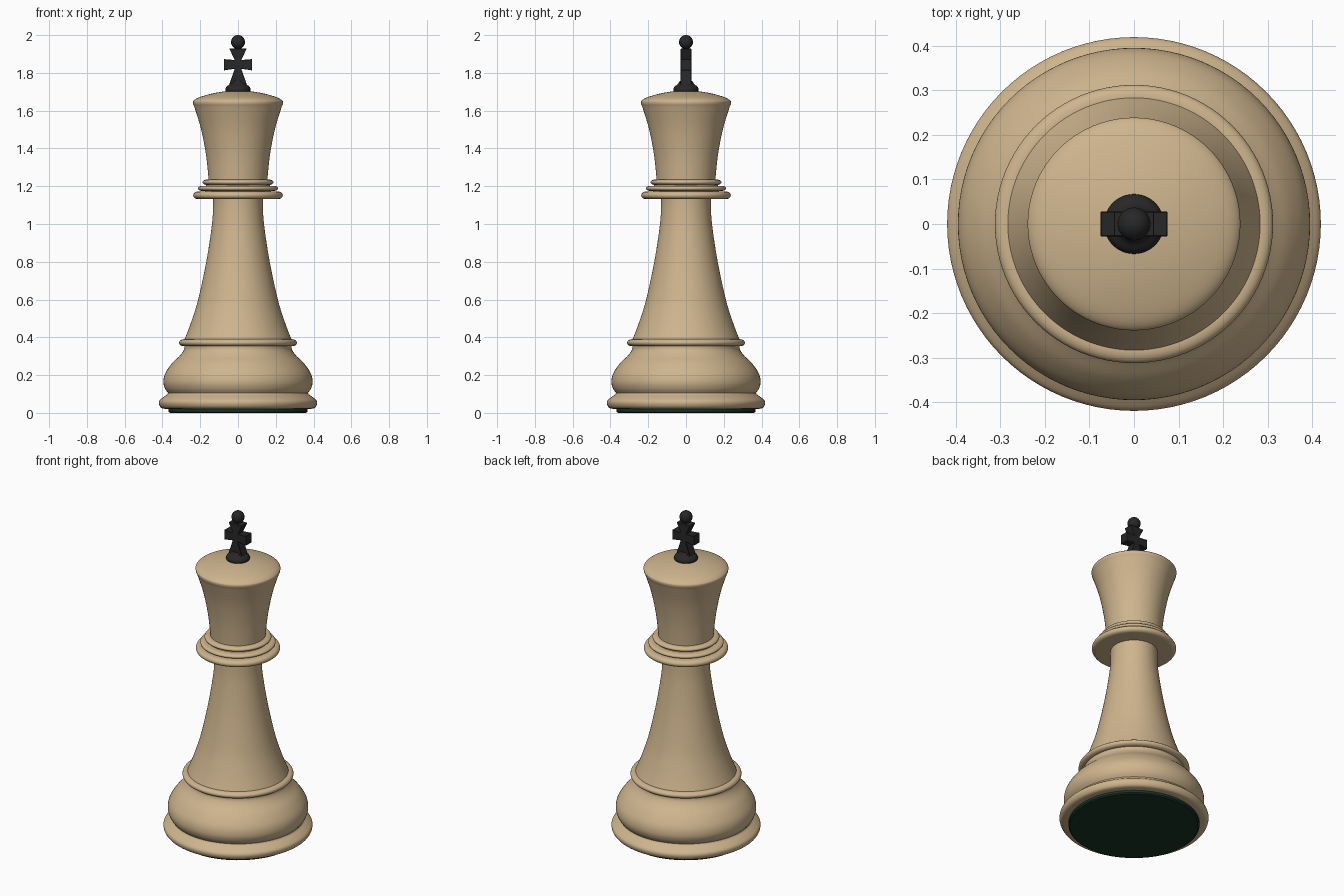
import bpy, bmesh, math

if "Cube" in bpy.data.objects:
    bpy.data.objects.remove(bpy.data.objects["Cube"])

def material(name, color):
    m = bpy.data.materials.new(name)
    m.diffuse_color = color
    m.use_nodes = True
    m.node_tree.nodes["Principled BSDF"].inputs["Base Color"].default_value = m.diffuse_color
    return m

WOOD = material("boxwood", (0.62, 0.46, 0.27, 1))
DARK = material("ebony", (0.02, 0.02, 0.02, 1))
FELT = material("green_felt", (0.01, 0.035, 0.022, 1))

def finish(name, bm, mat, angle=35):
    bmesh.ops.recalc_face_normals(bm, faces=bm.faces)
    me = bpy.data.meshes.new(name)
    bm.to_mesh(me)
    bm.free()
    me.materials.append(mat)
    ob = bpy.data.objects.new(name, me)
    bpy.context.collection.objects.link(ob)
    bpy.ops.object.select_all(action='DESELECT')
    ob.select_set(True)
    bpy.context.view_layer.objects.active = ob
    bpy.ops.object.shade_smooth_by_angle(angle=math.radians(angle))
    return ob

def smooth(pts, n=6):
    """Catmull-Rom curve through (radius, height) points."""
    p = [pts[0]] + pts + [pts[-1]]
    out = []
    for i in range(1, len(p) - 2):
        for k in range(n):
            t = k / n
            out.append(tuple(0.5 * (2*b + (c - a)*t + (2*a - 5*b + 4*c - d)*t*t
                                    + (3*b - a - 3*c + d)*t**3)
                             for a, b, c, d in zip(*p[i-1:i+3])))
    return out + [pts[-1]]

def bead(r, z0, z1, bulge, n=10):
    """Half-ellipse rim reaching radius r between two heights."""
    zc, h = (z0 + z1) / 2, (z1 - z0) / 2
    return [(r - bulge + bulge * math.cos(a), zc + h * math.sin(a))
            for a in (-math.pi/2 + math.pi * i / n for i in range(n + 1))]

def lathe(name, profile, mat, steps=96):
    """Revolve a profile, closing both ends onto the axis."""
    bm = bmesh.new()
    prof = [(0, profile[0][1])] + profile + [(0, profile[-1][1])]
    vs = [bm.verts.new((r, 0, z)) for r, z in prof]
    es = [bm.edges.new(e) for e in zip(vs, vs[1:])]
    bmesh.ops.spin(bm, geom=vs + es, cent=(0, 0, 0), axis=(0, 0, 1),
                   angle=2 * math.pi, steps=steps, use_merge=True)
    bmesh.ops.remove_doubles(bm, verts=bm.verts, dist=1e-5)
    return finish(name, bm, mat)

# Base: felt pad, foot rim, bulging pedestal and its ring
lathe("felt_pad", [(0.36, 0), (0.368, 0.006), (0.368, 0.03)], FELT)
lathe("foot_rim", smooth([(0.375, 0.02), (0.405, 0.026), (0.418, 0.045),
                          (0.416, 0.065), (0.395, 0.084), (0.375, 0.098),
                          (0.37, 0.11)]), WOOD)
lathe("pedestal", smooth([(0.37, 0.105), (0.387, 0.13), (0.395, 0.165),
                          (0.385, 0.21), (0.35, 0.262), (0.306, 0.305),
                          (0.286, 0.335), (0.285, 0.36)]), WOOD)
lathe("pedestal_ring", bead(0.312, 0.353, 0.39, 0.026), WOOD)

# Tapering stem
lathe("stem", smooth([(0.285, 0.385), (0.25, 0.475), (0.211, 0.6), (0.168, 0.8),
                      (0.14, 0.98), (0.132, 1.08), (0.132, 1.15)]), WOOD)

# Stacked collars
for name, r, z0, z1 in (("lower_collar", 0.237, 1.132, 1.172),
                        ("middle_collar", 0.212, 1.175, 1.202),
                        ("upper_collar", 0.188, 1.207, 1.235)):
    lathe(name, bead(r, z0, z1, 0.025), WOOD)
lathe("collar_core", [(0.18, 1.15), (0.165, 1.23)], WOOD)

# Flared head with domed top
lathe("head", smooth([(0.155, 1.2), (0.157, 1.25), (0.17, 1.37), (0.195, 1.5),
                      (0.228, 1.61), (0.238, 1.638), (0.234, 1.654),
                      (0.205, 1.671), (0.14, 1.69), (0.07, 1.702),
                      (0.001, 1.706)]), WOOD)

# Finial: foot, cross and ball
lathe("finial_foot", smooth([(0.062, 1.695), (0.067, 1.712), (0.06, 1.727),
                             (0.044, 1.74), (0.034, 1.756)]), DARK, 48)

right = [(0.046, 1.74), (0.017, 1.822), (0.075, 1.813), (0.075, 1.873),
         (0.017, 1.868), (0.046, 1.928)]
outline = right + [(-x, z) for x, z in reversed(right)]
bm = bmesh.new()
face = bm.faces.new([bm.verts.new((x, -0.028, z)) for x, z in outline])
ext = bmesh.ops.extrude_face_region(bm, geom=[face])
bmesh.ops.translate(bm, vec=(0, 0.056, 0),
                    verts=[g for g in ext["geom"] if isinstance(g, bmesh.types.BMVert)])
cross = finish("finial_cross", bm, DARK, 20)
bev = cross.modifiers.new("soft_edges", 'BEVEL')
bev.width = 0.002

bm = bmesh.new()
bmesh.ops.create_uvsphere(bm, u_segments=32, v_segments=20, radius=0.037)
bmesh.ops.translate(bm, vec=(0, 0, 1.963), verts=bm.verts)
finish("finial_ball", bm, DARK)
